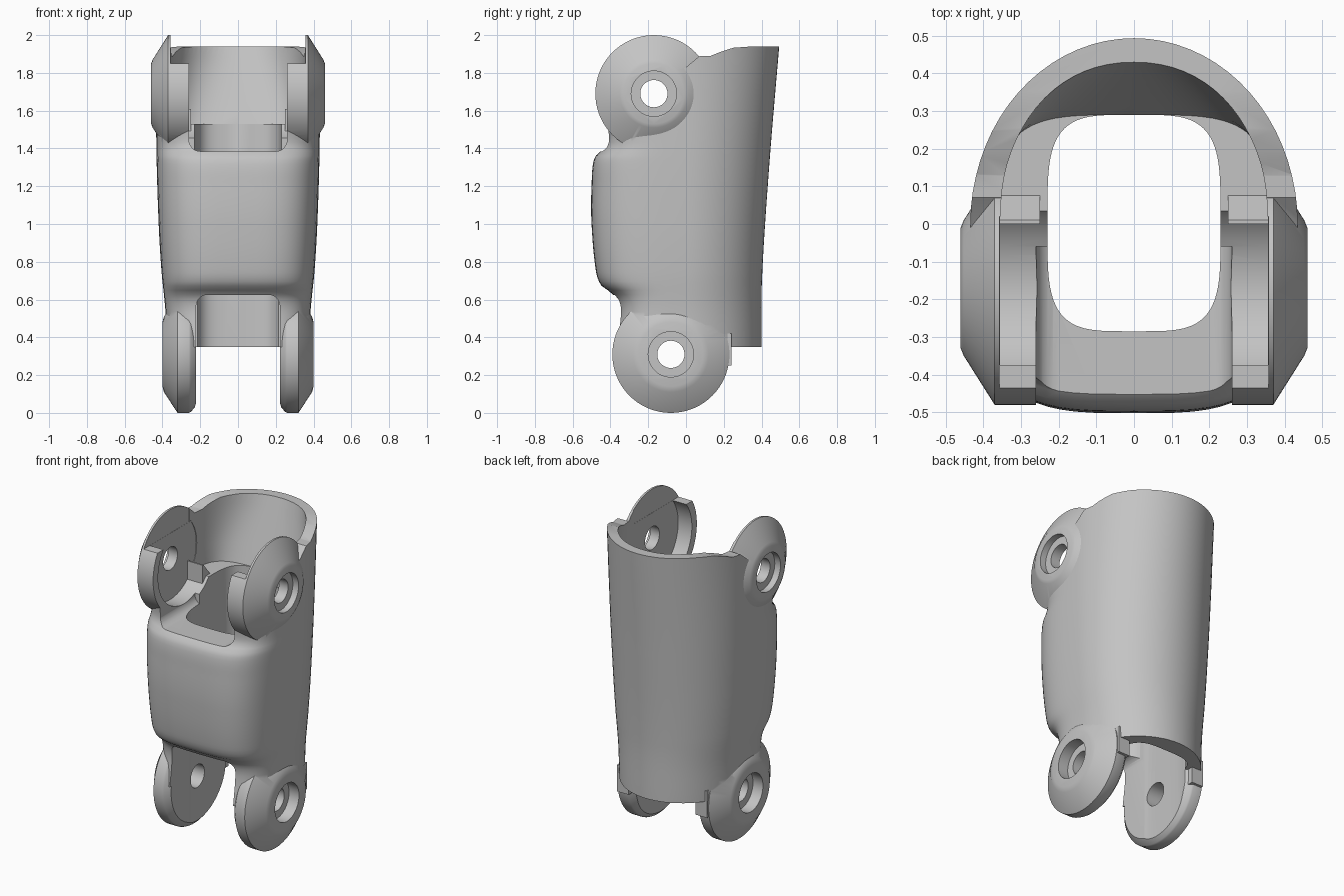
import bpy, bmesh, math
from mathutils import Vector

cube = bpy.data.objects.get("Cube")
if cube:
    bpy.data.objects.remove(cube, do_unlink=True)

grey = bpy.data.materials.new("satin_grey")
grey.use_nodes = True
grey.diffuse_color = (0.55, 0.55, 0.55, 1)
grey.node_tree.nodes["Principled BSDF"].inputs["Base Color"].default_value = grey.diffuse_color

SEGMENTS = 72


def loft(name, rings):
    """Skin a list of closed rings and cap both ends."""
    bm = bmesh.new()
    rows = [[bm.verts.new(point) for point in ring] for ring in rings]
    count = len(rows[0])
    for low, high in zip(rows, rows[1:]):
        for i in range(count):
            j = (i + 1) % count
            bm.faces.new((low[i], low[j], high[j], high[i]))
    bm.faces.new(rows[0][::-1])
    bm.faces.new(rows[-1])
    bmesh.ops.recalc_face_normals(bm, faces=bm.faces)
    mesh = bpy.data.meshes.new(name)
    bm.to_mesh(mesh)
    bm.free()
    mesh.materials.append(grey)
    obj = bpy.data.objects.new(name, mesh)
    bpy.context.collection.objects.link(obj)
    return obj


def section(z, width, back, front, back_power=2.0, front_power=3.5):
    """Rounded outline whose front and back halves have their own depth."""
    ring = []
    for i in range(SEGMENTS):
        angle = math.tau * i / SEGMENTS
        c, s = math.cos(angle), math.sin(angle)
        power = back_power if s >= 0 else front_power
        x = math.copysign(abs(c) ** (2 / power), c) * width
        y = abs(s) ** (2 / power) * (back if s >= 0 else front)
        ring.append(Vector((x, y, z)))
    return ring


def revolve(name, centre, profile):
    """Turn (x, radius) points about a pin axis along x."""
    rings = []
    for x, radius in profile:
        rings.append([Vector((x, centre[0] + radius * math.cos(math.tau * i / SEGMENTS),
                              centre[1] + radius * math.sin(math.tau * i / SEGMENTS)))
                      for i in range(SEGMENTS)])
    return loft(name, rings)


def prism(name, outline, left, right):
    """Extrude a (y, z) outline along x."""
    return loft(name, [[Vector((x, y, z)) for y, z in outline] for x in (left, right)])


def box(name, xs, ys, zs, rounding=0.0):
    outline = [(ys[0], zs[0]), (ys[1], zs[0]), (ys[1], zs[1]), (ys[0], zs[1])]
    obj = prism(name, outline, *xs)
    if rounding:
        bm = bmesh.new()
        bm.from_mesh(obj.data)
        edges = [e for e in bm.edges
                 if abs((e.verts[0].co - e.verts[1].co).normalized().y) > 0.9]
        bmesh.ops.bevel(bm, geom=edges, offset=rounding, segments=6,
                        profile=0.5, affect='EDGES')
        bm.to_mesh(obj.data)
        bm.free()
    return obj


def combine(target, tool, operation):
    tool.hide_render = True
    mod = target.modifiers.new(tool.name, 'BOOLEAN')
    mod.object, mod.operation, mod.solver = tool, operation, 'EXACT'
    bpy.context.view_layer.objects.active = target
    bpy.ops.object.modifier_apply(modifier=mod.name)
    bpy.data.objects.remove(tool, do_unlink=True)


def along(keys, z):
    """Smooth interpolation through (z, value) keys."""
    if z <= keys[0][0]:
        return keys[0][1]
    for i in range(len(keys) - 1):
        (a, p), (b, q) = keys[i], keys[i + 1]
        if z <= b:
            before, after = keys[max(i - 1, 0)], keys[min(i + 2, len(keys) - 1)]
            m = (q - before[1]) / (b - before[0]) * (b - a)
            n = (after[1] - p) / (after[0] - a) * (b - a)
            t = (z - a) / (b - a)
            return ((2 * t**3 - 3 * t**2 + 1) * p + (t**3 - 2 * t**2 + t) * m
                    + (3 * t**2 - 2 * t**3) * q + (t**3 - t**2) * n)
    return keys[-1][1]


# Outer sleeve
widths = [(0.35, 0.375), (0.55, 0.385), (0.75, 0.405), (1.0, 0.42), (1.4, 0.432), (1.96, 0.435)]
backs = [(0.35, 0.40), (0.7, 0.402), (1.3, 0.44), (1.96, 0.495)]
fronts = [(0.35, 0.385), (0.53, 0.36), (0.60, 0.37), (0.64, 0.40), (0.67, 0.445),
          (0.74, 0.475), (1.0, 0.50), (1.2, 0.50), (1.35, 0.485), (1.40, 0.44),
          (1.46, 0.43), (1.65, 0.45), (1.8, 0.43), (1.96, 0.33)]
STEPS = 70
heights = [0.35 + (1.96 - 0.35) * i / STEPS for i in range(STEPS + 1)]
housing = loft("link_housing", [section(z, along(widths, z), along(backs, z), -along(fronts, z))
                                for z in heights])

# Curved upper rim
rim = [(0.6, 1.94), (0.35, 1.94), (0.25, 1.933), (0.18, 1.91), (0.13, 1.89), (0.07, 1.888),
       (0, 1.83), (-0.1, 1.78), (-0.7, 1.75), (-0.7, 2.2), (0.6, 2.2)]
combine(housing, prism("rim_cutter", rim, -1, 1), 'DIFFERENCE')

# Chamfered pin lugs at both ends, with a heel behind each lower lug
upper_pin, lower_pin = (-0.17, 1.69), (-0.08, 0.31)
upper_lug = [(0.25, 0.31), (0.37, 0.31), (0.452, 0.18), (0.46, 0.16)]
lower_lug = [(0.21, 0.26), (0.25, 0.305), (0.26, 0.31), (0.32, 0.31), (0.392, 0.2), (0.40, 0.17)]
for side in (-1, 1):
    for name, pin, profile in (("upper_lug", upper_pin, upper_lug),
                               ("lower_lug", lower_pin, lower_lug)):
        combine(housing, revolve(name, pin, [(side * x, r) for x, r in profile]), 'UNION')
    xs = sorted((side * 0.235, side * 0.315))
    combine(housing, box("lug_heel", xs, (0.05, 0.24), (0.25, 0.42)), 'UNION')

# Central bore and flared upper pocket
bore = [section(z, 0.23, 0.29, -0.285, 4, 4) for z in (-0.1, 2.1)]
combine(housing, loft("bore", bore), 'DIFFERENCE')
pocket = []
for i in range(9):
    t = i / 8
    pocket.append(section(1.53 + 0.47 * t, 0.355, 0.29 + 0.16 * t, -0.28, 4 - 2 * t ** 0.6, 6))
combine(housing, loft("upper_pocket", pocket), 'DIFFERENCE')

# Clearance for the neighbouring link
combine(housing, revolve("pin_clearance", upper_pin, [(-0.356, 0.26), (0.356, 0.26)]), 'DIFFERENCE')
combine(housing, box("lip_cutter", (-0.357, 0.357), (-0.8, 0.02), (1.85, 2.2)), 'DIFFERENCE')
combine(housing, box("front_opening", (-0.26, 0.26), (-0.8, -0.06), (1.385, 2.3), 0.06), 'DIFFERENCE')
combine(housing, box("lower_opening", (-0.222, 0.222), (-0.8, 0.2), (-0.3, 0.625), 0.06), 'DIFFERENCE')

# Wedge stops inside the pocket
wedge = [(0, 1.4), (0.1, 1.4), (0.1, 1.5), (0.01, 1.61), (0, 1.61)]
for side in (-1, 1):
    combine(housing, prism("stop", wedge, *sorted((side * 0.25, side * 0.37))), 'UNION')

# Stepped pin holes
for side in (-1, 1):
    for name, pin, seat in (("upper_hole", upper_pin, 0.42), ("lower_hole", lower_pin, 0.33)):
        steps = [(0.1, 0.072), (seat, 0.072), (seat, 0.12), (0.6, 0.12)]
        combine(housing, revolve(name, pin, [(side * x, r) for x, r in steps]), 'DIFFERENCE')

# Smooth shading with crisp edges
bpy.ops.object.select_all(action='DESELECT')
housing.select_set(True)
bpy.context.view_layer.objects.active = housing
bpy.ops.object.shade_smooth_by_angle(angle=math.radians(28))
